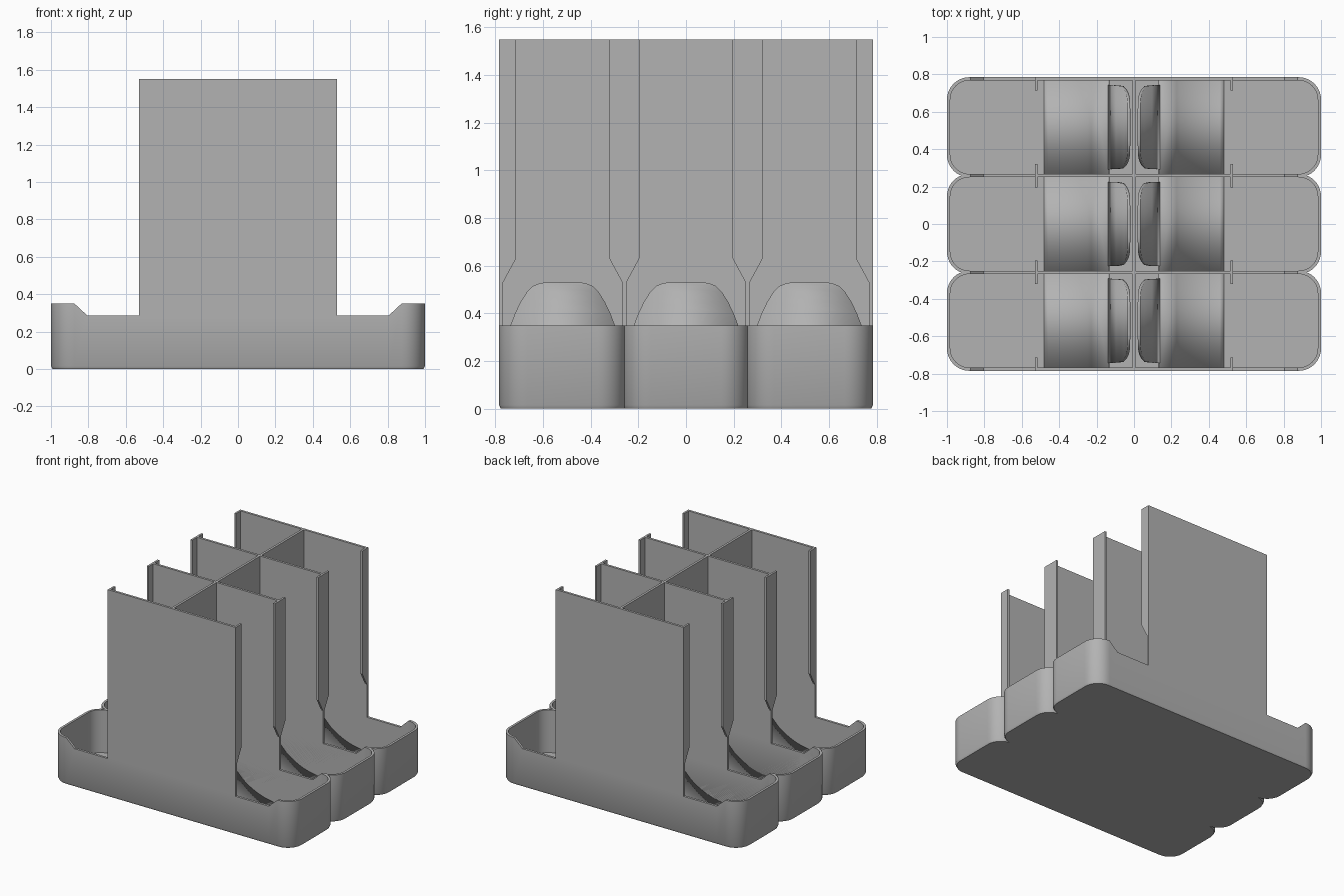
import bpy, bmesh
from math import sin, cos, pi, sqrt, radians

cube = bpy.data.objects.get("Cube")
if cube:
    bpy.data.objects.remove(cube)

grey = bpy.data.materials.new("grey_plastic")
grey.use_nodes = True
colour = (0.45, 0.45, 0.45, 1)
grey.diffuse_color = colour
grey.node_tree.nodes["Principled BSDF"].inputs["Base Color"].default_value = colour

T = 0.0175            # wall thickness
PITCH = 0.5175        # spacing of the compartments
TOP = 1.55            # top of the tall walls
PANEL = 0.53          # half length of the tall walls
FLOOR = 0.03
LOW = 0.285           # low edge of the trays


def finish(name, bm, smooth=False, mirror=False, recalc=True):
    if recalc:
        bmesh.ops.recalc_face_normals(bm, faces=bm.faces)
    mesh = bpy.data.meshes.new(name)
    bm.to_mesh(mesh)
    bm.free()
    mesh.materials.append(grey)
    ob = bpy.data.objects.new(name, mesh)
    bpy.context.collection.objects.link(ob)
    if smooth:
        bpy.ops.object.select_all(action='DESELECT')
        ob.select_set(True)
        bpy.context.view_layer.objects.active = ob
        bpy.ops.object.shade_smooth_by_angle(angle=radians(30))
    if mirror:
        ob.modifiers.new("mirror", 'MIRROR').use_mirror_merge = False
    return ob


def box(name, x, y, z):
    bm = bmesh.new()
    bmesh.ops.create_cube(bm, size=1)
    for v in bm.verts:
        v.co = [lo + (c + 0.5) * (hi - lo) for c, (lo, hi) in zip(v.co, (x, y, z))]
    return finish(name, bm)


def outline(inset, radius=0.12, steps=10):
    """Rounded rectangle with extra points where the rim steps."""
    r, hx, hy = radius - inset, 1 - inset, (PITCH + T) / 2 - inset
    quarter = [(hx - r + r * cos(a), hy - r + r * sin(a))
               for a in (i * pi / 2 / steps for i in range(steps + 1))]
    quarter += [(0.875, hy), (0.805, hy)]
    left = [(-x, y) for x, y in reversed(quarter)]
    half = quarter + left
    return half + [(-x, -y) for x, y in half]


def rim(x):
    return LOW + 0.065 * min(1, max(0, (abs(x) - 0.805) / 0.07))


def tray(name, cy):
    bm = bmesh.new()
    outer, inner, foot = outline(0), outline(T), outline(0.008)
    loops = [
        [(x, y, 0) for x, y in foot],
        [(x, y, 0.015) for x, y in outer],
        [(x, y, rim(x)) for x, y in outer],
        [(x, y, rim(o[0])) for (x, y), o in zip(inner, outer)],
        [(x, y, FLOOR) for x, y in inner],
    ]
    rings = [[bm.verts.new((x, y + cy, z)) for x, y, z in loop] for loop in loops]
    n = len(outer)
    for a, b in zip(rings, rings[1:]):
        for i in range(n):
            j = (i + 1) % n
            bm.faces.new((a[i], a[j], b[j], b[i]))
    bm.faces.new(rings[0])
    bm.faces.new(rings[-1])
    finish(name, bm, smooth=True)


def ramp(name, cy):
    """Thin curved scoop with a rounded upper tongue."""
    R, cx, cz = 0.5, 0.535, 0.53
    tongue = [(0.223, 0.225), (0.29, 0.224), (0.35, 0.219), (0.4, 0.2), (0.45, 0.176),
              (0.49, 0.15), (0.515, 0.125), (0.527, 0.095), (0.53, 0.07)]
    a0, a1 = 0.9095, 1.465
    body = []
    for i in range(13):
        a = a0 + (a1 - a0) * i / 12
        body.append((cz - R * sin(a), PITCH / 2 - T / 2))
    tongue[0] = (cz - R * sin(0.661), 0.225)
    body = [(tongue[0][0], body[0][1])] + [b for b in body if b[0] < tongue[0][0]]
    bm = bmesh.new()
    for strip in (tongue[::-1], body):
        rows = []
        for z, hw in strip:
            x = cx - sqrt(R * R - (cz - z) ** 2)
            rows.append([bm.verts.new((x, cy + s * hw, z)) for s in (-1, 1)])
        for p, q in zip(rows, rows[1:]):
            f = bm.faces.new((p[0], p[1], q[1], q[0]))
            f.normal_update()
            if f.normal.x < 0:
                f.normal_flip()
    ob = finish(name, bm, smooth=True, recalc=False)
    solid = ob.modifiers.new("thickness", 'SOLIDIFY')
    solid.thickness, solid.offset = 0.015, -1
    ob.modifiers.new("mirror", 'MIRROR').use_mirror_merge = False


def flange(name, y, s):
    """Retaining strip on the wall end, tapered at its foot."""
    profile = [(0, 0.53), (0.054, 0.63), (0.054, TOP), (0, TOP)]
    bm = bmesh.new()
    face = bm.faces.new([bm.verts.new((PANEL - 0.015, y + s * (T / 2 + d), z))
                         for d, z in profile])
    ext = bmesh.ops.extrude_face_region(bm, geom=[face])["geom"]
    bmesh.ops.translate(bm, vec=(0.015, 0, 0),
                        verts=[g for g in ext if isinstance(g, bmesh.types.BMVert)])
    # close the start of the strip if the extrusion removed it
    bmesh.ops.holes_fill(bm, edges=bm.edges)
    finish(name, bm, mirror=True)


# Trays and scoops, one per compartment
for i, place in enumerate(("front", "middle", "back")):
    tray(place + "_tray", (i - 1) * PITCH)
    ramp(place + "_ramps", (i - 1) * PITCH)

# Tall walls with their retaining strips
for i in range(4):
    y = (i - 1.5) * PITCH
    box(f"tall_wall_{i + 1}", (-PANEL, PANEL), (y - T / 2, y + T / 2), (LOW, TOP))
    if i < 3:
        flange(f"flange_back_{i + 1}", y, 1)
    if i > 0:
        flange(f"flange_front_{i + 1}", y, -1)

# Central divider
D = 1.5 * PITCH
box("central_divider", (-T / 2, T / 2), (-D, D), (FLOOR, TOP))
